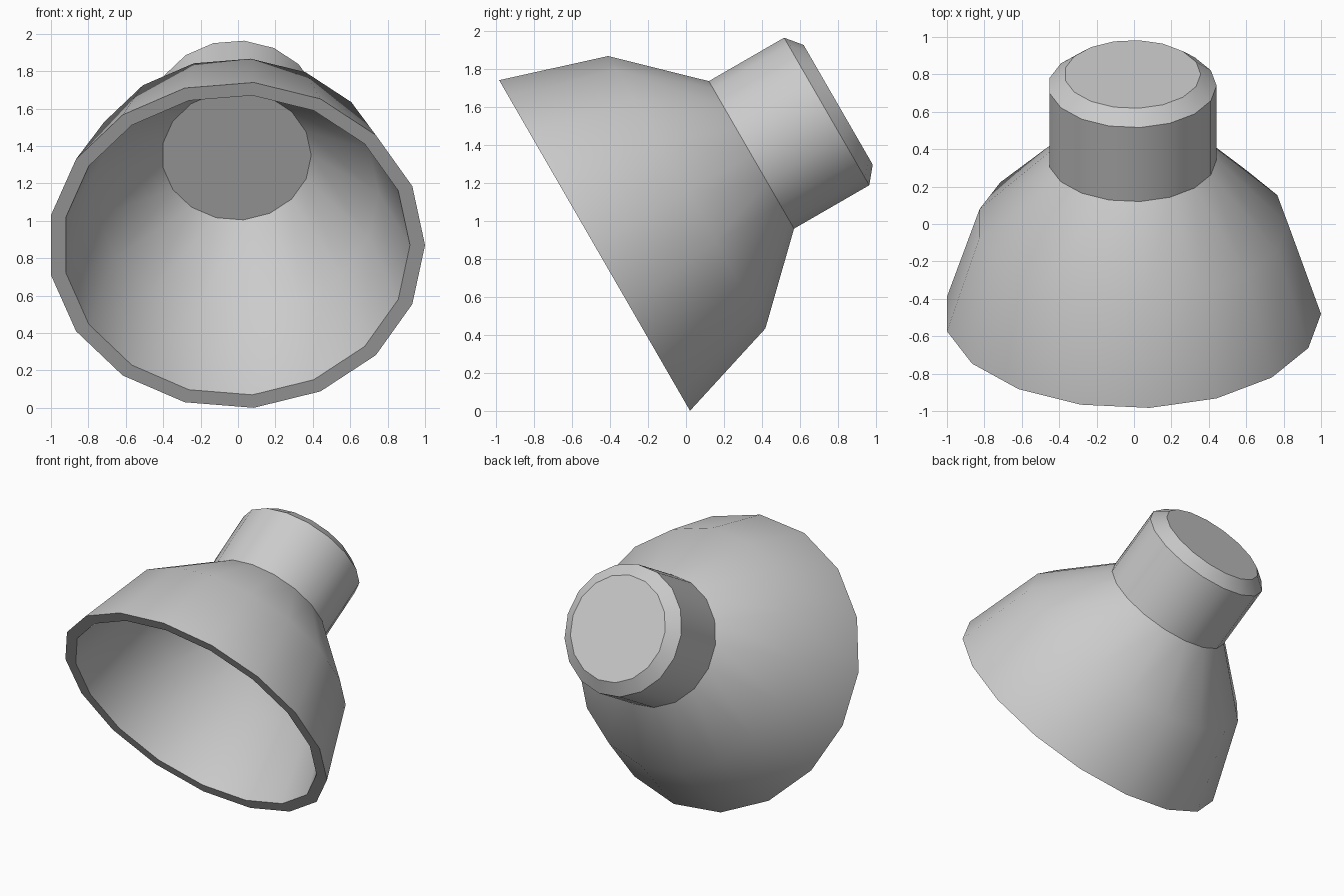
import bpy, bmesh
from math import cos, sin, tau, radians

if "Cube" in bpy.data.objects:
    bpy.data.objects.remove(bpy.data.objects["Cube"])

SIDES = 17

# (radius, distance along axis): hollow inside, rim, flared shell, neck, chamfered end
PROFILE = [(0.40, 0.96), (0.76, 0.56), (0.928, 0.0), (1.0085, 0.0),
           (0.831, 0.56), (0.45, 0.953), (0.45, 1.41), (0.365, 1.48)]


def lathe(name, profile, sides):
    bm = bmesh.new()
    rings = [[bm.verts.new((r * cos(tau * i / sides), r * sin(tau * i / sides), h))
              for i in range(sides)] for r, h in profile]
    for a, b in zip(rings, rings[1:]):
        for i in range(sides):
            j = (i + 1) % sides
            bm.faces.new((a[i], a[j], b[j], b[i]))
    # flat caps: inner floor and neck end
    bm.faces.new(rings[0][::-1])
    bm.faces.new(rings[-1])
    bmesh.ops.recalc_face_normals(bm, faces=bm.faces)
    mesh = bpy.data.meshes.new(name)
    bm.to_mesh(mesh)
    bm.free()
    obj = bpy.data.objects.new(name, mesh)
    bpy.context.collection.objects.link(obj)
    return obj


# Hollow flared cup with a solid neck, opening tilted down towards the front
cup = lathe("flared_cup", PROFILE, SIDES)
cup.location = (-0.0085, -0.481, 0.87)
cup.rotation_euler = (radians(-60), 0, 0)

bpy.context.view_layer.objects.active = cup
cup.select_set(True)
bpy.ops.object.shade_smooth_by_angle(angle=radians(35))
